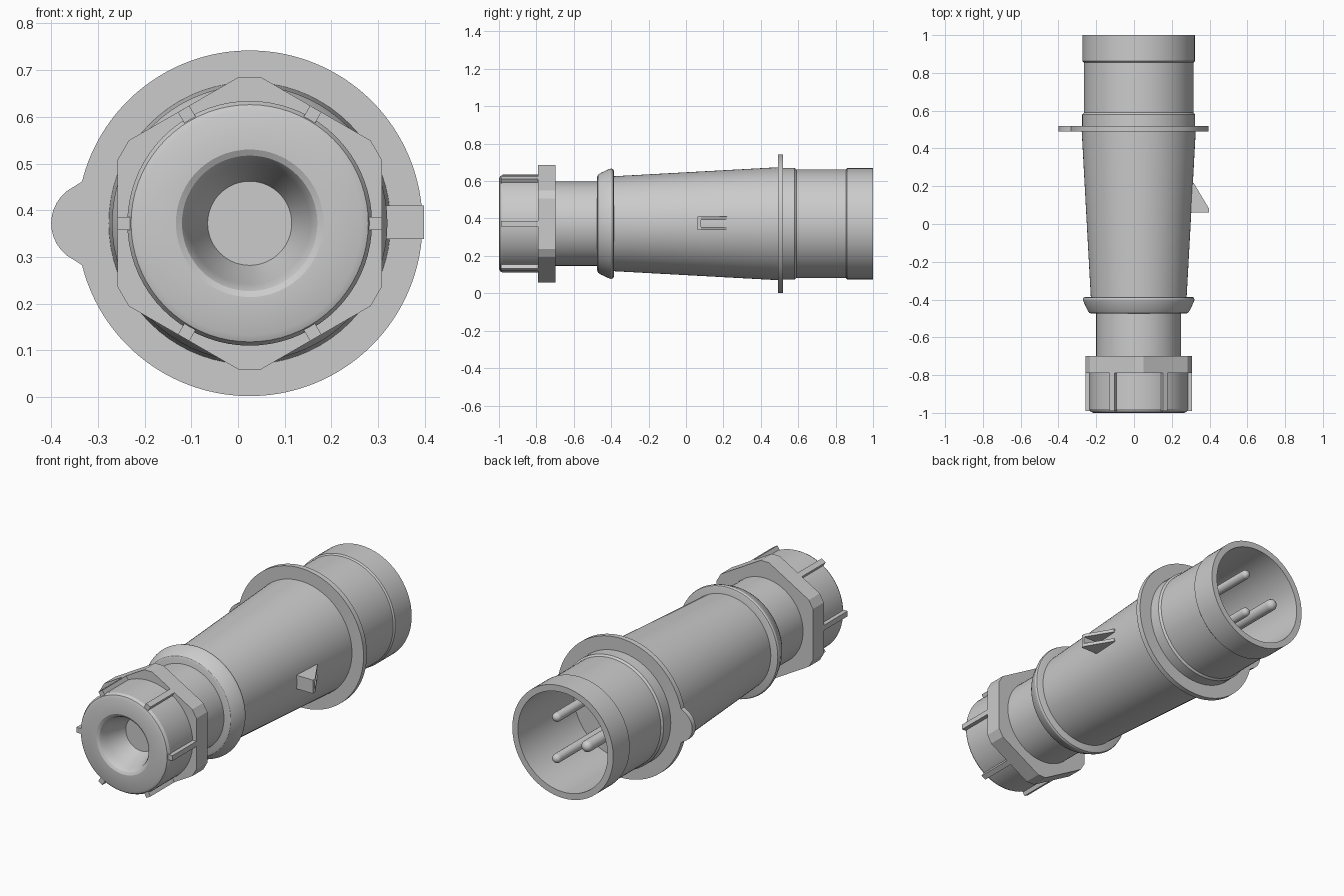
import bpy, bmesh, math
from mathutils import Vector

old = bpy.data.objects.get("Cube")
if old:
    bpy.data.objects.remove(old, do_unlink=True)

AX, AZ = 0.025, 0.372          # common axis, running along y

grey = bpy.data.materials.new("plain_grey")
grey.use_nodes = True
grey.diffuse_color = (0.6, 0.6, 0.6, 1)
grey.node_tree.nodes["Principled BSDF"].inputs["Base Color"].default_value = (0.6, 0.6, 0.6, 1)


def finish(name, bm):
    """Turn a bmesh into a shaded object."""
    bmesh.ops.recalc_face_normals(bm, faces=bm.faces)
    mesh = bpy.data.meshes.new(name)
    bm.to_mesh(mesh)
    bm.free()
    mesh.materials.append(grey)
    obj = bpy.data.objects.new(name, mesh)
    bpy.context.collection.objects.link(obj)
    bpy.ops.object.select_all(action='DESELECT')
    obj.select_set(True)
    bpy.context.view_layer.objects.active = obj
    bpy.ops.object.shade_smooth_by_angle(angle=math.radians(28))
    return obj


def lathe(name, profile, cx=AX, cz=AZ, steps=72):
    """Spin (radius, y) points round an axis parallel to y."""
    bm = bmesh.new()
    verts = [bm.verts.new((cx + r, y, cz)) for r, y in profile]
    edges = [bm.edges.new(pair) for pair in zip(verts, verts[1:])]
    bmesh.ops.spin(bm, geom=verts + edges, cent=(cx, 0, cz), axis=(0, 1, 0),
                   angle=math.tau, steps=steps, use_duplicate=False)
    bmesh.ops.remove_doubles(bm, verts=bm.verts, dist=0.0001)
    return finish(name, bm)


def prism(name, outline, push):
    """Extrude a flat outline along a vector."""
    bm = bmesh.new()
    face = bm.faces.new([bm.verts.new(p) for p in outline])
    new = bmesh.ops.extrude_face_region(bm, geom=[face], use_keep_orig=True)["geom"]
    bmesh.ops.translate(bm, vec=Vector(push),
                        verts=[v for v in new if isinstance(v, bmesh.types.BMVert)])
    return finish(name, bm)


def around(radial, side, angle, y):
    """Point at a radial and sideways distance for a given angle."""
    c, s = math.cos(angle), math.sin(angle)
    return (AX + radial * c - side * s, y, AZ + radial * s + side * c)


# Cable gland cap with a funnel opening
lathe("gland_cap", [(0, -0.85), (0.09, -0.85), (0.13, -0.955), (0.136, -0.978),
                    (0.145, -0.993), (0.158, -1), (0.24, -1), (0.254, -0.994),
                    (0.262, -0.98), (0.262, -0.78), (0, -0.78)])

# Six grip ribs on the cap
for k in range(6):
    a = k * math.tau / 6
    prism(f"cap_rib_{k + 1}",
          [around(r, s, a, -0.99) for r, s in
           ((0.25, -0.014), (0.283, -0.014), (0.283, 0.014), (0.25, 0.014))],
          (0, 0.2, 0))

# Hexagonal nut with clipped corners
corners = [math.pi / 6 + k * math.tau / 6 for k in range(6)]
prism("hex_nut", [around(0.313, s, a, -0.79) for a in corners for s in (-0.024, 0.024)],
      (0, 0.092, 0))

# Neck and rounded collar
lathe("neck", [(0, -0.72), (0.225, -0.72), (0.225, -0.45), (0, -0.45)])
lathe("collar", [(0, -0.475), (0.25, -0.475), (0.262, -0.47), (0.272, -0.455),
                 (0.292, -0.412), (0.295, -0.4), (0.292, -0.39), (0.283, -0.386),
                 (0, -0.386)])

# Tapered handle
lathe("handle_body", [(0, -0.4), (0.253, -0.4), (0.302, 0.495), (0, 0.495)])

# Flange with a round lug on one side
outline = []
for k in range(180):
    a = k * math.tau / 180
    reach, along, off = 0.37, -0.337 * math.cos(a), 0.337 * math.sin(a)
    if along > 0 and abs(off) < 0.088:
        reach = max(reach, along + math.sqrt(0.088 ** 2 - off ** 2))
    outline.append(around(reach, 0, a, 0.491))
prism("flange", outline, (0, 0.028, 0))

# Hollow shroud with stepped bands
lathe("shroud", [(0, 0.5), (0.299, 0.5), (0.299, 0.58), (0.29, 0.59), (0.29, 0.855),
                 (0.297, 0.862), (0.297, 1), (0.264, 1), (0.264, 0.53), (0, 0.53)])

# Three contact pins with rounded tips, the earth pin thicker
for name, deg, r in (("upper_pin", 64, 0.024), ("lower_pin", -64, 0.024),
                     ("earth_pin", 180, 0.03)):
    x, _, z = around(0.122, 0, math.radians(deg), 0)
    tip = [(r * math.cos(t), 0.995 - r + r * math.sin(t))
           for t in (k * math.pi / 10 for k in range(6))]
    lathe(name, [(0, 0.52), (r, 0.52)] + tip, x, z, 24)

# Latch catch: end plate and two triangular cheeks
prism("catch_plate", [(0.29, 0.062, 0.338), (0.398, 0.062, 0.338),
                      (0.398, 0.062, 0.41), (0.29, 0.062, 0.41)], (0, 0.018, 0))
for name, z in (("catch_lower_cheek", 0.338), ("catch_upper_cheek", 0.393)):
    prism(name, [(0.29, 0.064, z), (0.398, 0.064, z), (0.398, 0.08, z),
                 (0.315, 0.218, z), (0.29, 0.218, z)], (0, 0, 0.017))
